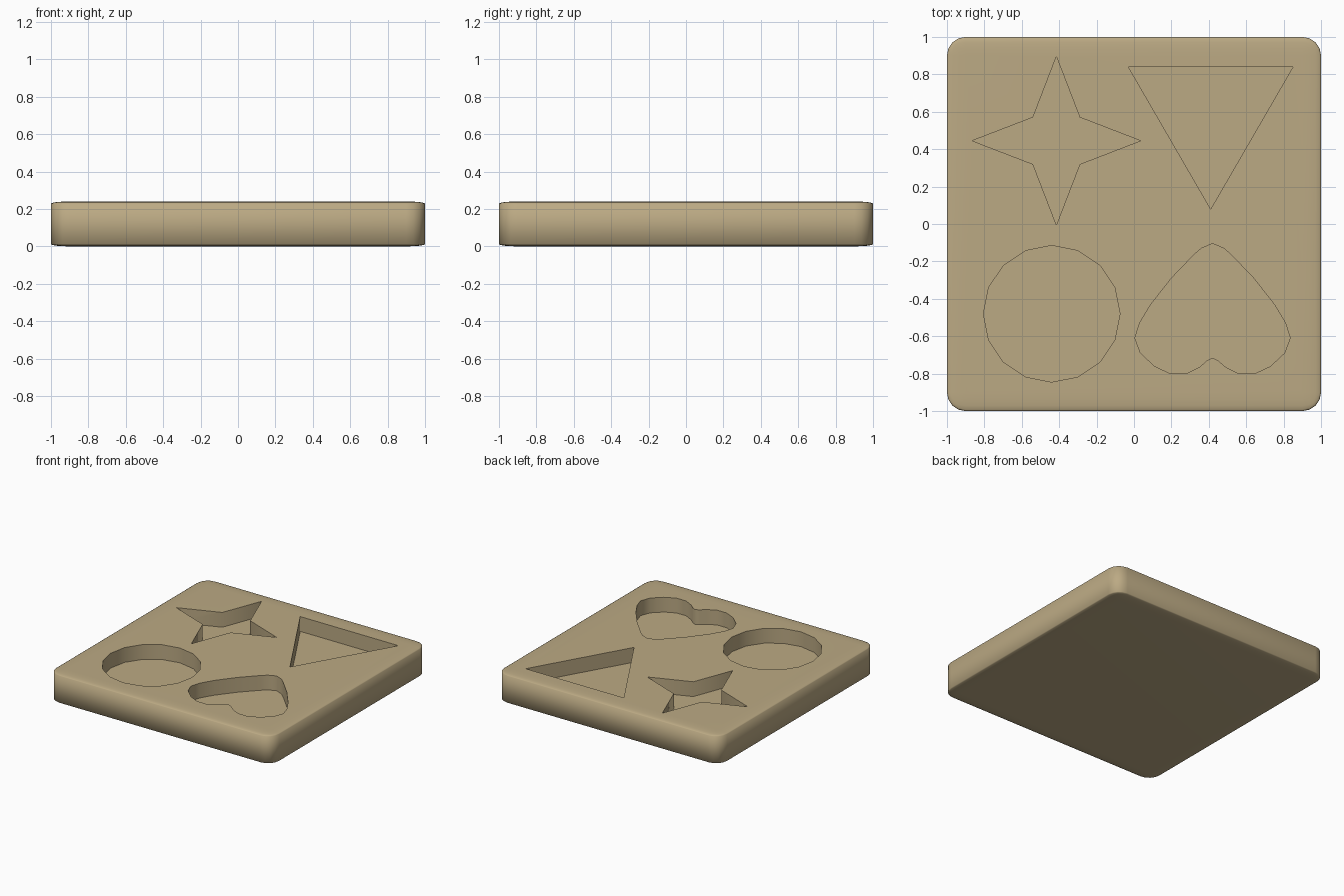
import bpy, bmesh, math

if "Cube" in bpy.data.objects:
    bpy.data.objects.remove(bpy.data.objects["Cube"])

HEIGHT = 0.24
FLOOR = 0.12  # height of the pocket floors


def cutter(name, outline):
    """Upright prism used to cut one pocket."""
    bm = bmesh.new()
    face = bm.faces.new([bm.verts.new((x, y, FLOOR)) for x, y in outline])
    ext = bmesh.ops.extrude_face_region(bm, geom=[face])
    top = [v for v in ext["geom"] if isinstance(v, bmesh.types.BMVert)]
    bmesh.ops.translate(bm, vec=(0, 0, 0.4), verts=top)
    bmesh.ops.recalc_face_normals(bm, faces=bm.faces)
    mesh = bpy.data.meshes.new(name)
    bm.to_mesh(mesh)
    bm.free()
    ob = bpy.data.objects.new(name, mesh)
    bpy.context.collection.objects.link(ob)
    ob.hide_render = True
    return ob


# Board: cube with rounded edges, flattened so the rounding is thin in z
bm = bmesh.new()
bmesh.ops.create_cube(bm, size=2)
bmesh.ops.bevel(bm, geom=bm.edges[:], offset=0.1, offset_type='OFFSET',
                segments=4, profile=0.5, affect='EDGES')
for v in bm.verts:
    v.co.z = (v.co.z + 1) * HEIGHT / 2
mesh = bpy.data.meshes.new("puzzle_board")
bm.to_mesh(mesh)
bm.free()
board = bpy.data.objects.new("puzzle_board", mesh)
bpy.context.collection.objects.link(board)

# Four-pointed star
star = []
for i in range(8):
    a = math.pi / 4 * i
    r = 0.45 if i % 2 == 0 else 0.177
    star.append((-0.415 + r * math.cos(a), 0.445 + r * math.sin(a)))

# Triangle pointing to the front
triangle = [(-0.03, 0.84), (0.41, 0.08), (0.85, 0.84)]

# Sixteen-sided circle
circle = [(-0.44 + 0.365 * math.cos(math.pi / 8 * i),
           -0.48 + 0.365 * math.sin(math.pi / 8 * i)) for i in range(16)]

# Heart with its tip to the back, mirrored half profile
half = [(0.06, -0.13), (0.10, -0.165), (0.22, -0.29), (0.33, -0.43),
        (0.39, -0.53), (0.415, -0.61), (0.385, -0.69), (0.31, -0.76),
        (0.225, -0.80), (0.14, -0.80), (0.07, -0.765), (0.03, -0.73)]
heart = ([(0.42, -0.105)] + [(0.42 + x, y) for x, y in half] + [(0.42, -0.715)]
         + [(0.42 - x, y) for x, y in reversed(half)])

# Cut the pockets into the board
bpy.context.view_layer.objects.active = board
board.select_set(True)
for name, outline in (("star", star), ("triangle", triangle),
                      ("circle", circle), ("heart", heart)):
    tool = cutter(name + "_cutter", outline)
    mod = board.modifiers.new(name + "_pocket", 'BOOLEAN')
    mod.operation = 'DIFFERENCE'
    mod.solver = 'EXACT'
    mod.object = tool
    bpy.ops.object.modifier_apply(modifier=mod.name)
    bpy.data.objects.remove(tool)

bpy.ops.object.shade_smooth_by_angle(angle=math.radians(80))

# Wood colour
mat = bpy.data.materials.new("wood")
mat.diffuse_color = (0.50, 0.40, 0.23, 1)
mat.use_nodes = True
mat.node_tree.nodes["Principled BSDF"].inputs["Base Color"].default_value = mat.diffuse_color
board.data.materials.clear()
board.data.materials.append(mat)
